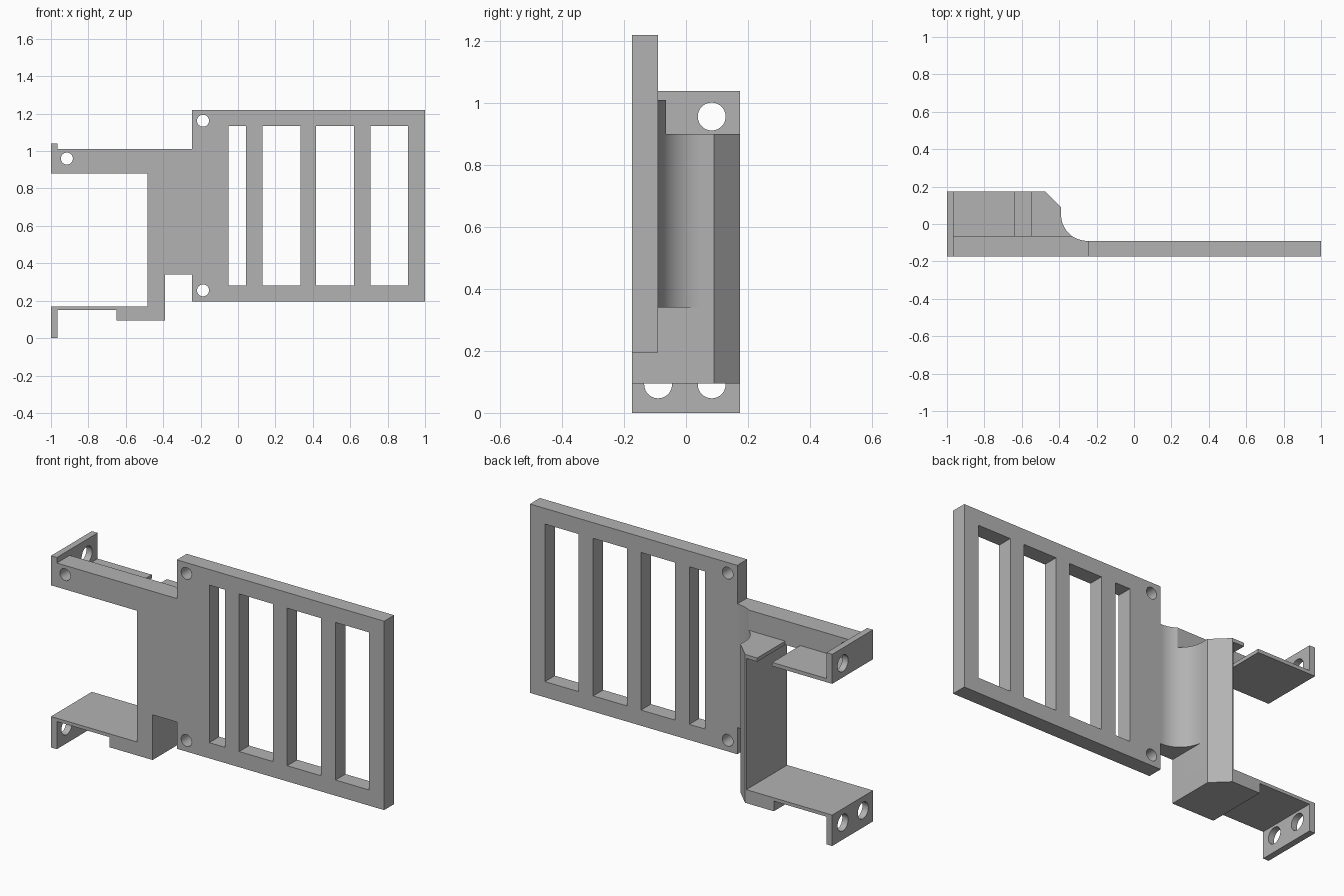
import bpy, bmesh, math
from mathutils import Matrix, Vector

cube = bpy.data.objects.get("Cube")
if cube:
    bpy.data.objects.remove(cube, do_unlink=True)

FRONT, BACK = -0.175, 0.175      # full depth
PLATE_BACK, ARM_BACK = -0.09, -0.065
LEFT, WALL_IN, WALL_OUT = -1.0, -0.485, -0.39

grey = bpy.data.materials.new("plain_grey")
grey.use_nodes = True
grey.diffuse_color = (0.45, 0.45, 0.45, 1)
grey.node_tree.nodes["Principled BSDF"].inputs["Base Color"].default_value = grey.diffuse_color


def make(name, bm):
    bmesh.ops.recalc_face_normals(bm, faces=bm.faces)
    mesh = bpy.data.meshes.new(name)
    bm.to_mesh(mesh)
    bm.free()
    mesh.materials.append(grey)
    obj = bpy.data.objects.new(name, mesh)
    bpy.context.collection.objects.link(obj)
    return obj


def prism(name, outline, z0, z1):
    """Extrude an XY outline from z0 to z1."""
    bm = bmesh.new()
    face = bm.faces.new([bm.verts.new((x, y, z0)) for x, y in outline])
    new = bmesh.ops.extrude_face_region(bm, geom=[face])["geom"]
    bmesh.ops.translate(bm, verts=[v for v in new if isinstance(v, bmesh.types.BMVert)],
                        vec=(0, 0, z1 - z0))
    return make(name, bm)


def box(name, x0, x1, y0, y1, z0, z1):
    return prism(name, [(x0, y0), (x1, y0), (x1, y1), (x0, y1)], z0, z1)


def drill(name, centre, radius, axis):
    """Cylinder cutter along the X or Y axis."""
    turn = Matrix.Rotation(math.pi / 2, 4, "Y" if axis == "X" else "X")
    bm = bmesh.new()
    bmesh.ops.create_cone(bm, cap_ends=True, segments=40, radius1=radius, radius2=radius,
                          depth=0.3, matrix=Matrix.Translation(Vector(centre)) @ turn)
    return make(name, bm)


def combine(target, other, operation):
    mod = target.modifiers.new("combine", "BOOLEAN")
    mod.operation, mod.solver, mod.object = operation, "EXACT", other
    bpy.context.view_layer.objects.active = target
    bpy.ops.object.modifier_apply(modifier=mod.name)
    bpy.data.objects.remove(other, do_unlink=True)


def fillet(start):
    """Concave quarter curve from the plate back to the wall, from a given angle."""
    end = math.pi
    steps = 20
    angles = [start + (end - start) * i / steps for i in range(steps + 1)]
    return [(-0.25 + 0.14 * math.cos(a), 0.05 + 0.14 * math.sin(a)) for a in angles]


# Slotted plate
body = box("mounting_bracket", -0.245, 1, FRONT, PLATE_BACK, 0.195, 1.22)

# Side wall with chamfered back edge; its upper part blends into the plate
chamfer = [(WALL_OUT, 0.09), (-0.477, BACK), (WALL_IN, BACK)]
curve = [(x, y) for x, y in fillet(1.5 * math.pi)]
blend = [(WALL_IN, FRONT), (-0.2, FRONT), (-0.2, PLATE_BACK)] + curve + chamfer
lower = [(WALL_IN, FRONT), (WALL_OUT, FRONT)] + chamfer

# Upper arm, cut straight across the blend
arm_angle = math.pi + math.asin((0.05 - ARM_BACK) / 0.14)
arm_curve = [p for p in curve if p[1] < ARM_BACK - 0.001]
arm_curve.append((-0.25 + 0.14 * math.cos(arm_angle), ARM_BACK))
arm = [(LEFT, FRONT), (-0.2, FRONT), (-0.2, PLATE_BACK)] + arm_curve + [(LEFT, ARM_BACK)]

parts = [
    prism("blended_wall", blend, 0.34, 0.9),
    prism("lower_wall", lower, 0.095, 0.34),
    prism("upper_arm", arm, 0.88, 1.01),
    box("upper_shelf", LEFT, -0.64, -0.1, BACK, 0.88, 0.9),
    box("upper_lip", -0.55, -0.48, -0.1, BACK, 0.88, 0.9),
    box("upper_tab", LEFT, -0.965, FRONT, BACK, 0.88, 1.04),
    box("lower_shelf", LEFT, -0.48, FRONT, BACK, 0.15, 0.168),
    box("lower_block", -0.65, -0.48, FRONT, BACK, 0.095, 0.168),
    box("lower_tab", LEFT, -0.965, FRONT, BACK, 0, 0.168),
]
for part in parts:
    combine(body, part, "UNION")

# Slots in the plate
for x0, x1 in [(-0.05, 0.043), (0.13, 0.333), (0.418, 0.62), (0.708, 0.91)]:
    combine(body, box("slot", x0, x1, -0.3, 0.1, 0.28, 1.135), "DIFFERENCE")

# Screw holes in the plate and arm, then in the end tabs
for x, z in [(-0.187, 1.162), (-0.187, 0.255), (-0.915, 0.96)]:
    combine(body, drill("screw_hole", (x, -0.13, z), 0.032, "Y"), "DIFFERENCE")
for y, z in [(0.083, 0.957), (0.083, 0.092), (-0.09, 0.092)]:
    combine(body, drill("tab_hole", (LEFT, y, z), 0.045, "X"), "DIFFERENCE")

# Merge leftover flat seams and shade
bm = bmesh.new()
bm.from_mesh(body.data)
bmesh.ops.remove_doubles(bm, verts=bm.verts, dist=0.0002)
bmesh.ops.dissolve_limit(bm, angle_limit=math.radians(0.5), verts=bm.verts, edges=bm.edges)
bm.to_mesh(body.data)
bm.free()
bpy.ops.object.select_all(action="DESELECT")
body.select_set(True)
bpy.context.view_layer.objects.active = body
bpy.ops.object.shade_smooth_by_angle(angle=math.radians(30))
